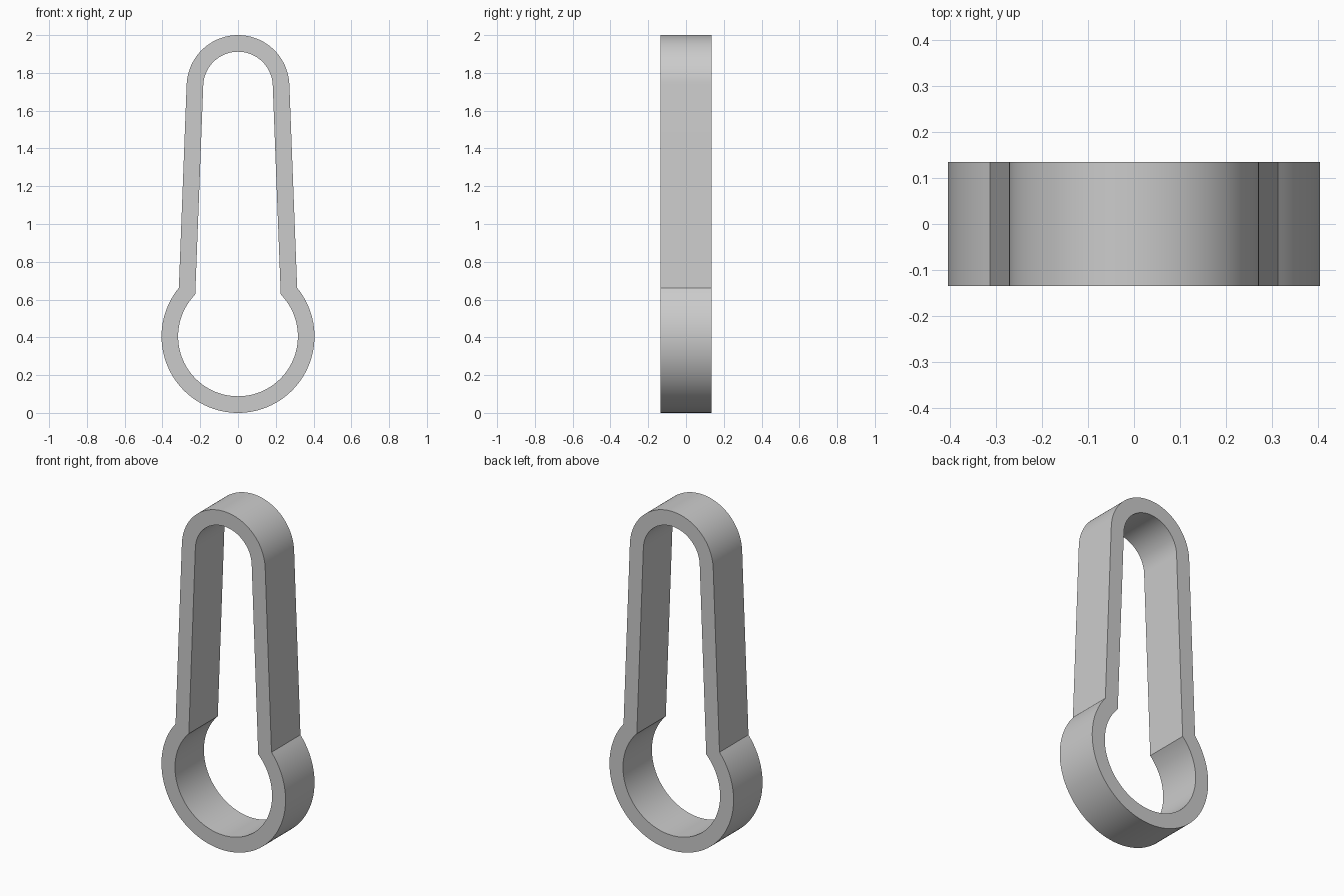
import bpy, bmesh, math

cube = bpy.data.objects.get("Cube")
if cube:
    bpy.data.objects.remove(cube, do_unlink=True)

LOW_Z, TOP_Z = 0.405, 1.728      # centres of the lower and upper arcs
TAPER = math.radians(2.2)        # lean of the straight sides
HALF_DEPTH = 0.135


def arc(radius, z, start, end, steps):
    for i in range(steps + 1):
        a = start + (end - start) * i / steps
        yield radius * math.cos(a), z + radius * math.sin(a)


def keyhole(low_radius, top_radius):
    """Tapered loop: small arc on top, tangent sides meeting a large arc."""
    side = top_radius + (TOP_Z - LOW_Z) * math.sin(TAPER)
    corner = TAPER + math.acos(side / low_radius)
    top = list(arc(top_radius, TOP_Z, TAPER, math.pi - TAPER, 48))
    low = list(arc(low_radius, LOW_Z, math.pi - corner, 2 * math.pi + corner, 80))
    return top + low


# Closed band: an outer and an inner outline on the front and the back
bm = bmesh.new()
outlines = [keyhole(0.405, 0.272), keyhole(0.317, 0.184)]
rings = [[bm.verts.new((x, y, z)) for x, z in outlines[k]]
         for k, y in ((0, -HALF_DEPTH), (0, HALF_DEPTH),
                      (1, HALF_DEPTH), (1, -HALF_DEPTH))]
for r, ring in enumerate(rings):
    other = rings[(r + 1) % 4]
    for i in range(len(ring)):
        j = (i + 1) % len(ring)
        bm.faces.new((ring[i], ring[j], other[j], other[i]))
bmesh.ops.recalc_face_normals(bm, faces=bm.faces)

mesh = bpy.data.meshes.new("keyhole_band")
bm.to_mesh(mesh)
bm.free()
band = bpy.data.objects.new("keyhole_band", mesh)
bpy.context.collection.objects.link(band)

# Plain grey
grey = bpy.data.materials.new("light_grey")
grey.use_nodes = True
colour = (0.6, 0.6, 0.6, 1)
grey.diffuse_color = colour
grey.node_tree.nodes["Principled BSDF"].inputs["Base Color"].default_value = colour
mesh.materials.append(grey)

bpy.ops.object.select_all(action="DESELECT")
band.select_set(True)
bpy.context.view_layer.objects.active = band
bpy.ops.object.shade_smooth_by_angle(angle=math.radians(30))
